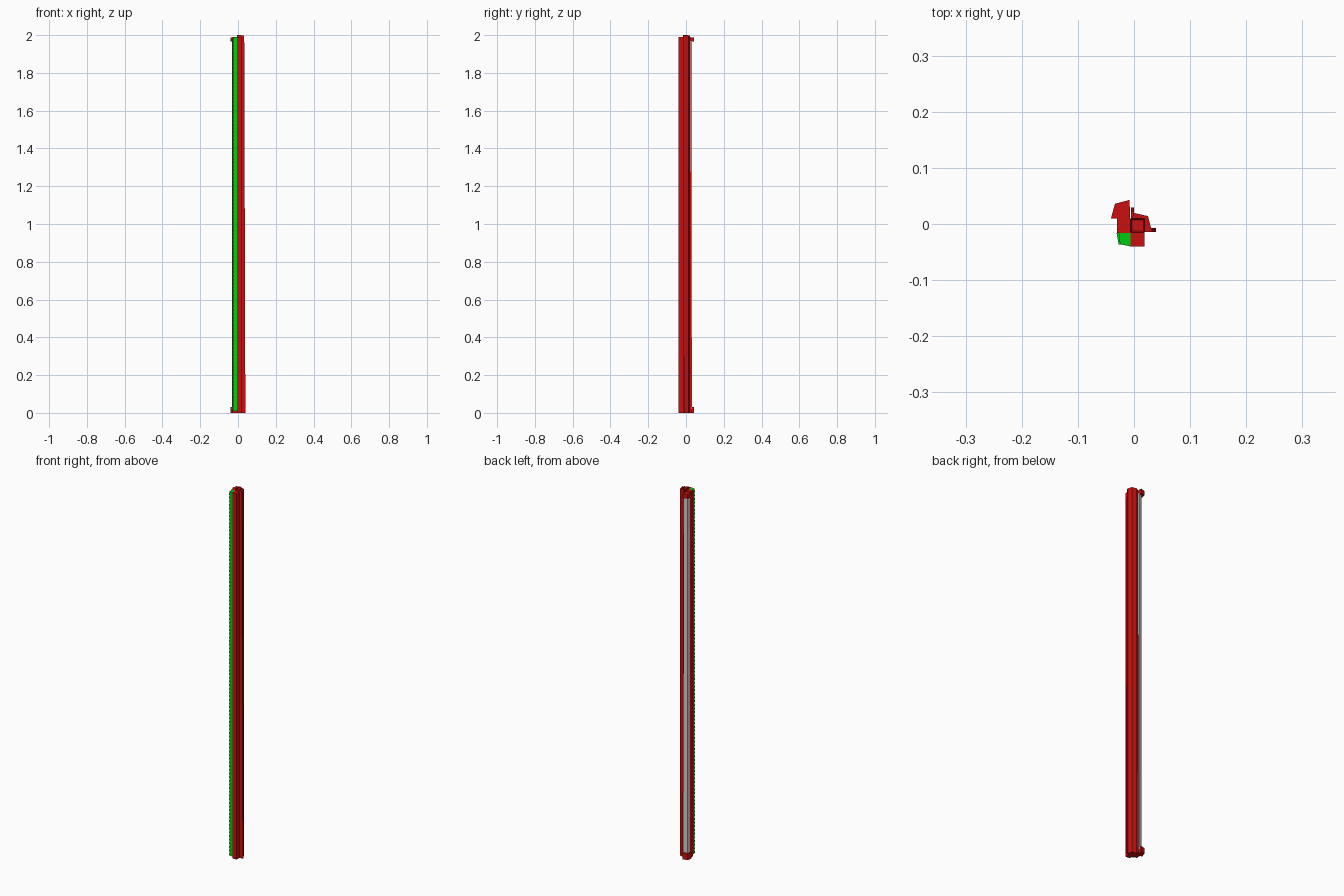
import bpy, bmesh

if "Cube" in bpy.data.objects:
    bpy.data.objects.remove(bpy.data.objects["Cube"])


def material(name, color):
    m = bpy.data.materials.new(name)
    m.diffuse_color = color
    m.use_nodes = True
    m.node_tree.nodes["Principled BSDF"].inputs["Base Color"].default_value = m.diffuse_color
    return m


RED = material("red", (0.6, 0.005, 0.005, 1))
GREEN = material("green", (0.0, 0.6, 0.005, 1))


def finish(bm, name, mat):
    bmesh.ops.recalc_face_normals(bm, faces=bm.faces)
    me = bpy.data.meshes.new(name)
    bm.to_mesh(me)
    bm.free()
    ob = bpy.data.objects.new(name, me)
    bpy.context.collection.objects.link(ob)
    if mat:
        me.materials.append(mat)
    return ob


def add_prism(bm, bottom, z0, z1, top=None):
    """Close a cross-section between two heights, optionally tapering to another."""
    lo = [bm.verts.new((x, y, z0)) for x, y in bottom]
    hi = [bm.verts.new((x, y, z1)) for x, y in (top or bottom)]
    bm.faces.new(lo[::-1])
    bm.faces.new(hi)
    n = len(lo)
    for i in range(n):
        j = (i + 1) % n
        bm.faces.new((lo[i], lo[j], hi[j], hi[i]))


def prism(name, bottom, z0, z1, mat=None, top=None):
    bm = bmesh.new()
    add_prism(bm, bottom, z0, z1, top)
    return finish(bm, name, mat)


def rect(x0, x1, y0, y1):
    return [(x0, y0), (x1, y0), (x1, y1), (x0, y1)]


# Square core tube with a stepped socket in its top
bm = bmesh.new()
add_prism(bm, rect(-0.006, 0.019, -0.015, 0.01), 0, 2.0)
bm.faces.ensure_lookup_table()
top = bm.faces[1]
for width, depth in ((0.004, -0.006), (0.0035, -0.01)):
    bmesh.ops.inset_region(bm, faces=[top], thickness=width)
    for v in top.verts:
        v.co.z += depth
finish(bm, "core_tube", RED)

# Blocks on the front and left of the core
prism("front_block", rect(-0.006, 0.019, -0.04, -0.015), 0, 1.99, RED)
prism("left_block", rect(-0.03, -0.006, -0.016, 0.01), 0, 1.99, RED)

# Angled cover wrapping the back right corner
prism("corner_cover", [(-0.003, 0.01), (-0.001, 0.02), (0.025, 0.014),
                       (0.032, -0.014), (0.019, -0.014), (0.019, 0.01)], 0, 1.997, RED)

# Narrow flanges on the cover edges, widening slightly downwards
prism("side_flange", rect(0.029, 0.039, -0.014, -0.007), 0, 1.99, RED,
      rect(0.029, 0.033, -0.014, -0.007))
prism("back_flange", rect(-0.005, 0.0, 0.009, 0.029), 0, 1.99, RED,
      rect(-0.005, 0.0, 0.009, 0.023))

# Green strip on the front left corner with fine teeth on its outer edge
prism("green_strip", [(-0.027, -0.016), (-0.025, -0.036), (-0.006, -0.04),
                      (-0.006, -0.016)], 0.01, 1.99, GREEN)
bm = bmesh.new()
teeth = 99
pitch = 1.98 / teeth
for i in range(teeth):
    z = 0.01 + i * pitch
    add_prism(bm, [(-0.031, -0.016), (-0.0275, -0.0365), (-0.024, -0.036),
                   (-0.025, -0.016)], z, z + pitch * 0.5)
finish(bm, "strip_teeth", GREEN)

# Grey rod on the back left corner, held by a bracket at each end
prism("grey_rod", [(-0.031, 0.01), (-0.026, 0.025), (-0.007, 0.031),
                   (-0.007, 0.01)], 0.02, 1.97)
for name, z0, z1 in (("lower_bracket", 0, 0.032), ("upper_bracket", 1.965, 1.988)):
    prism(name, [(-0.041, 0.01), (-0.034, 0.036), (-0.008, 0.043), (-0.008, 0.01)],
          z0, z1, RED)
